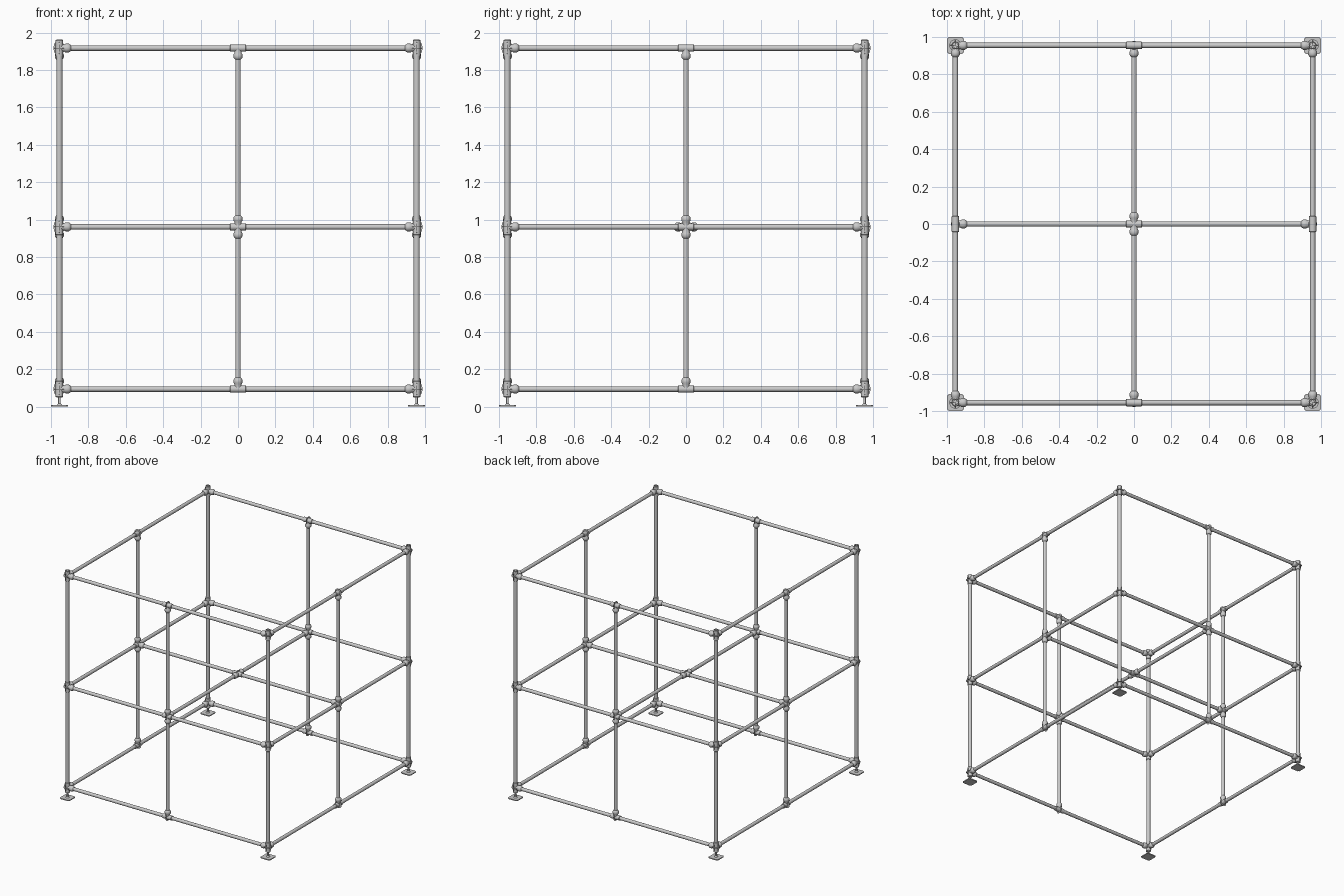
import bpy, bmesh, math
from mathutils import Vector

if "Cube" in bpy.data.objects:
    bpy.data.objects.remove(bpy.data.objects["Cube"])

E = 0.955                      # half spacing of the frame
LEVELS = (0.094, 0.961, 1.917)
R = 0.0145                     # rail radius
X, Y, Z = Vector((1, 0, 0)), Vector((0, 1, 0)), Vector((0, 0, 1))


def finish(name, bm):
    bmesh.ops.recalc_face_normals(bm, faces=bm.faces[:])
    me = bpy.data.meshes.new(name)
    bm.to_mesh(me)
    bm.free()
    ob = bpy.data.objects.new(name, me)
    bpy.context.collection.objects.link(ob)
    me.shade_smooth()
    bpy.context.view_layer.objects.active = ob
    ob.select_set(True)
    bpy.ops.object.shade_smooth_by_angle(angle=math.radians(35))
    ob.select_set(False)
    return ob


def lathe(bm, profile, origin, axis, loop=False, n=20):
    """Revolve (radius, distance) points about an axis; loop=True makes a hollow ring."""
    rot = Z.rotation_difference(axis)
    rings = []
    for r, t in profile:
        rings.append([bm.verts.new(origin + rot @ Vector((
            r * math.cos(2 * math.pi * i / n), r * math.sin(2 * math.pi * i / n), t)))
            for i in range(n)])
    pairs = list(zip(rings, rings[1:])) + ([(rings[-1], rings[0])] if loop else [])
    for a, b in pairs:
        for i in range(n):
            j = (i + 1) % n
            bm.faces.new((a[i], a[j], b[j], b[i]))
    if not loop:
        bm.faces.new(rings[0])
        bm.faces.new(rings[-1])


def tube(name, p, q, r=R):
    p, q = Vector(p), Vector(q)
    h = (q - p).length
    bm = bmesh.new()
    lathe(bm, [(r, 0), (r, h), (r * 0.8, h), (r * 0.8, 0)], p, (q - p).normalized(), True)
    finish(name, bm)


def rib(bm, c, axis, out, half=0.036, reach=0.031, th=0.0025):
    """Thin curved stiffening rib lying in the axis/out plane."""
    side = axis.cross(out) * th / 2
    pts = [c + axis * half * math.cos(a) + out * (0.012 + (reach - 0.012) * math.sin(a))
           for a in [math.pi * k / 10 for k in range(11)]]
    front = [bm.verts.new(p + side) for p in pts]
    back = [bm.verts.new(p - side) for p in pts]
    bm.faces.new(front)
    bm.faces.new(back)
    for i in range(11):
        j = (i + 1) % 11
        bm.faces.new((front[i], front[j], back[j], back[i]))


def fitting(name, c, axis, branches, sleeve_r=0.0195, ribs=()):
    """Pipe connector: sleeve on the through pipe, collared sockets for the branches."""
    c = Vector(c)
    bm = bmesh.new()
    s, b = sleeve_r, 0.0165
    lathe(bm, [(b * 0.8, -.043), (s - .002, -.043), (s, -.041), (s, .041),
               (s - .002, .043), (b * 0.8, .043)], c, axis, True)
    # centre web disc
    lathe(bm, [(0.032, -0.00125), (0.032, 0.00125)], c, axis, n=24)
    for d in branches:
        lathe(bm, [(.019, .008), (.019, .026), (.024, .034), (.024, .050),
                   (.0195, .057), (.0155, .061)], c, d)
    for d in ribs:
        rib(bm, c, axis, d)
    finish(name, bm)


# corner posts with levelling feet
for sx in (-1, 1):
    for sy in (-1, 1):
        x, y = sx * E, sy * E
        tube("corner_post", (x, y, 0.055), (x, y, 1.962), 0.0165)
        for z in LEVELS:
            fitting("corner_fitting", (x, y, z), Z, (-sx * X, -sy * Y), 0.0205,
                    (sx * X, sy * Y))
        bm = bmesh.new()
        lathe(bm, [(.016, .006), (.010, .014), (.0065, .016), (.0065, .05),
                   (.0155, .05), (.0155, .058), (.0065, .058), (.0065, .09)],
              Vector((x, y, 0)), Z)
        finish("foot_screw", bm)
        bm = bmesh.new()
        bmesh.ops.create_cube(bm, size=1)
        for v in bm.verts:
            v.co = Vector((x + v.co.x * .09, y + v.co.y * .09, (v.co.z + .5) * .008))
        upright = [e for e in bm.edges if abs(e.verts[0].co.z - e.verts[1].co.z) > .004]
        bmesh.ops.bevel(bm, geom=upright, offset=.008, segments=3, affect='EDGES')
        finish("foot_plate", bm)

# perimeter rails, mid posts and their fittings
for s in (-1, 1):
    for z in LEVELS:
        tube("rail_x", (-E, s * E, z), (E, s * E, z))
        tube("rail_y", (s * E, -E, z), (s * E, E, z))
    for along, out in ((X, s * Y), (Y, s * X)):
        base = out * E
        for a, b in zip(LEVELS, LEVELS[1:]):
            tube("mid_post", base + Z * (a + .02), base + Z * (b - .02))
        fitting("bottom_tee", base + Z * LEVELS[0], along, (Z,))
        fitting("middle_tee", base + Z * LEVELS[1], along, (Z, -Z, -out))
        fitting("top_tee", base + Z * LEVELS[2], along, (-Z,))

# cross rails at mid height
m = LEVELS[1]
tube("cross_rail_x", (-E + .02, 0, m), (E - .02, 0, m))
for s in (-1, 1):
    tube("cross_rail_y", (0, s * .02, m), (0, s * (E - .02), m))
fitting("centre_fitting", (0, 0, m), X, (Y, -Y))
